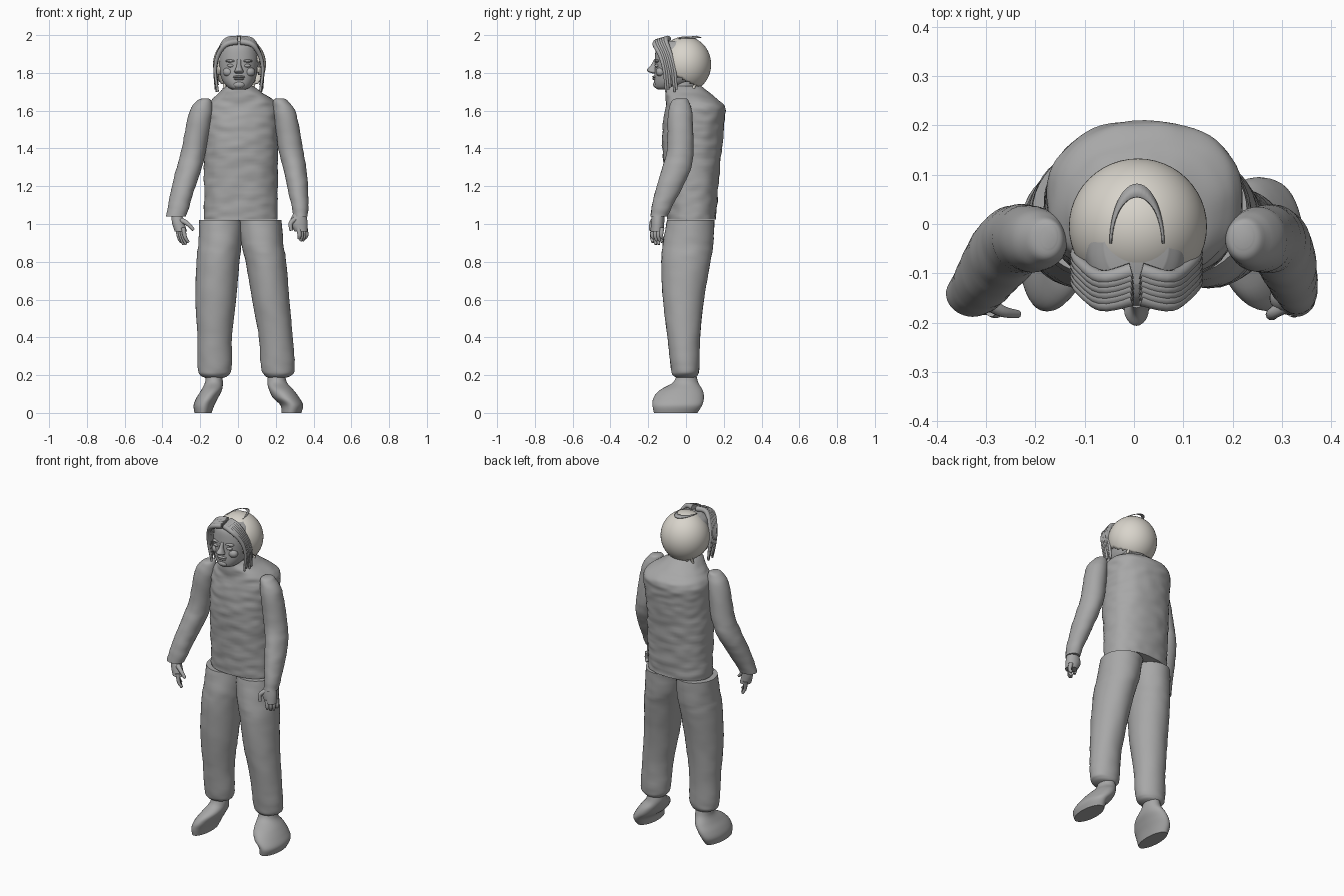
import bpy, bmesh, math
from mathutils import Vector, noise

cube = bpy.data.objects.get("Cube")
if cube:
    bpy.data.objects.remove(cube, do_unlink=True)


def material(name, rgb):
    mat = bpy.data.materials.new(name)
    mat.use_nodes = True
    mat.diffuse_color = (*rgb, 1)
    mat.node_tree.nodes["Principled BSDF"].inputs["Base Color"].default_value = (*rgb, 1)
    return mat


GREY = material("plain grey", (.39, .39, .39))
CREAM = material("pale cream", (.69, .66, .6))


def finish(name, bm, mat, thickness=0):
    """Turn a bmesh into a smooth shaded object."""
    bmesh.ops.recalc_face_normals(bm, faces=bm.faces)
    mesh = bpy.data.meshes.new(name)
    bm.to_mesh(mesh)
    bm.free()
    mesh.materials.append(mat)
    obj = bpy.data.objects.new(name, mesh)
    bpy.context.collection.objects.link(obj)
    bpy.ops.object.select_all(action='DESELECT')
    obj.select_set(True)
    bpy.context.view_layer.objects.active = obj
    bpy.ops.object.shade_smooth_by_angle(angle=math.radians(50))
    if thickness:
        solid = obj.modifiers.new("thickness", 'SOLIDIFY')
        solid.thickness = thickness
    return obj


def spline(points, steps):
    """Smooth interpolation through rows of numbers."""
    rows = [Vector(p) for p in points]
    rows = [rows[0]] + rows + [rows[-1]]
    result = []
    for a, b, c, d in zip(rows, rows[1:], rows[2:], rows[3:]):
        for i in range(steps):
            t = i / steps
            result.append(b + (c - a) * (t / 2) + (a * 2 - b * 5 + c * 4 - d) * (t * t / 2)
                          + (b * 3 - a - c * 3 + d) * (t ** 3 / 2))
    return result + [rows[-1]]


def skin(name, rings, mat):
    """Bridge rings of points into a closed tube."""
    bm = bmesh.new()
    loops = [[bm.verts.new(p) for p in ring] for ring in rings]
    n = len(loops[0])
    for low, high in zip(loops, loops[1:]):
        for i in range(n):
            j = (i + 1) % n
            bm.faces.new((low[i], low[j], high[j], high[i]))
    bm.faces.new(loops[0])
    bm.faces.new(loops[-1])
    return finish(name, bm, mat)


def loft(name, sections, mat=GREY, n=40, steps=6, power=1, folds=0):
    """Level rings, each given as height, x range and y range."""
    rings = []
    for z, x0, x1, y0, y1 in spline(sections, steps):
        ring = []
        for i in range(n):
            a = math.tau * i / n
            c, s = math.cos(a), math.sin(a)
            p = Vector(((x0 + x1) / 2 + (x1 - x0) / 2 * math.copysign(abs(c) ** power, c),
                        (y0 + y1) / 2 + (y1 - y0) / 2 * math.copysign(abs(s) ** power, s), z))
            bump = folds * noise.noise(Vector((p.x * 14, p.y * 14, z * 30)))
            ring.append(p + Vector((c, s, 0)) * bump)
        rings.append(ring)
    return skin(name, rings, mat)


def strand(name, points, radius, tip, mat=GREY, n=10):
    """Round tapering tube along a smooth path."""
    path = spline(points, 5)
    rings = []
    for k, p in enumerate(path):
        along = (path[min(k + 1, len(path) - 1)] - path[max(k - 1, 0)]).normalized()
        side = along.cross(Vector((0, 1, .1))).normalized()
        up = along.cross(side)
        r = radius + (tip - radius) * k / (len(path) - 1)
        rings.append([p + (side * math.cos(math.tau * i / n) + up * math.sin(math.tau * i / n)) * r
                      for i in range(n)])
    return skin(name, rings, mat)


def blob(name, centre, size, mat=GREY):
    bm = bmesh.new()
    bmesh.ops.create_uvsphere(bm, u_segments=20, v_segments=12, radius=1)
    for v in bm.verts:
        v.co = Vector(c + s * k for c, s, k in zip(centre, size, v.co))
    return finish(name, bm, mat)


# Torso with soft folds
loft("torso", [(1.025, -.178, .21, -.1, .158), (1.2, -.18, .21, -.11, .172),
               (1.4, -.18, .212, -.125, .19), (1.55, -.178, .218, -.12, .205),
               (1.62, -.17, .215, -.11, .207), (1.66, -.135, .185, -.108, .165),
               (1.7, -.095, .12, -.11, .12), (1.73, -.06, .08, -.105, .08)],
     n=64, steps=12, power=.88, folds=.006)

# Trouser legs
loft("right_leg", [(1.02, -.205, .025, -.1, .15), (.9, -.21, .02, -.122, .145),
                   (.8, -.22, .008, -.13, .13), (.6, -.225, -.01, -.122, .095),
                   (.4, -.215, -.032, -.098, .075), (.24, -.213, -.034, -.08, .07),
                   (.2, -.2, -.05, -.07, .062), (.185, -.17, -.08, -.045, .045)], folds=.003)
loft("left_leg", [(1.02, -.002, .23, -.1, .15), (.9, .015, .24, -.122, .145),
                  (.8, .04, .255, -.13, .13), (.6, .075, .272, -.122, .095),
                  (.4, .11, .29, -.098, .075), (.24, .122, .3, -.08, .07),
                  (.2, .14, .285, -.07, .062), (.185, .16, .25, -.045, .045)], folds=.003)

# Shoes: shared depth outline, separate widths
FOOT = [(0, -.17, .06), (.04, -.177, .085), (.08, -.172, .095),
        (.12, -.14, .088), (.16, -.07, .065), (.2, -.05, .055)]
RIGHT = [(-.23, -.14), (-.235, -.125), (-.22, -.105), (-.195, -.085), (-.175, -.08), (-.17, -.085)]
LEFT = [(.23, .335), (.225, .345), (.185, .325), (.165, .295), (.155, .26), (.16, .25)]
for side, widths in (("right", RIGHT), ("left", LEFT)):
    loft(side + "_shoe", [(z, *w, y0, y1) for (z, y0, y1), w in zip(FOOT, widths)])

# Sleeves: shared depth outline, separate widths
ARM = [(1.665, -.05, .0), (1.65, -.075, .015), (1.58, -.096, .033), (1.4, -.1, .04),
       (1.3, -.125, .028), (1.2, -.155, -.015), (1.1, -.18, -.07), (1.04, -.187, -.098)]
RIGHT = [(-.19, -.155), (-.22, -.14), (-.262, -.135), (-.297, -.168),
         (-.325, -.19), (-.35, -.225), (-.37, -.255), (-.382, -.275)]
LEFT = [(.2, .24), (.185, .265), (.19, .31), (.213, .342),
        (.238, .36), (.26, .37), (.283, .372), (.293, .37)]
for side, widths in (("right", RIGHT), ("left", LEFT)):
    loft(side + "_sleeve", [(z, *w, y0, y1) for (z, y0, y1), w in zip(ARM, widths)], folds=.003)

# Hands with four fingers and a thumb
loft("right_palm", [(1.06, -.35, -.3, -.165, -.115), (1.01, -.35, -.285, -.178, -.118),
                    (.96, -.335, -.27, -.185, -.12)])
loft("left_palm", [(1.06, .295, .36, -.178, -.115), (1.01, .275, .368, -.185, -.115),
                   (.96, .3, .368, -.185, -.12)])
for i in range(4):
    y = -.175 + .016 * i
    bend = abs(i - 1.5) * .012
    strand("right_finger", [(-.29 - .01 * i, y, .98), (-.28 - .011 * i, y - .006, .93),
                            (-.262 - .013 * i, y, .885 + bend)], .013, .007)
    strand("left_finger", [(.32 + .012 * i, y, .98), (.326 + .012 * i, y - .004, .94),
                           (.322 + .01 * i, y + .005, .905 + bend)], .013, .008)
strand("right_thumb", [(-.3, -.16, 1.02), (-.265, -.178, 1), (-.235, -.183, .968)], .015, .008)
strand("left_thumb", [(.31, -.165, 1.03), (.28, -.182, 1.005), (.282, -.186, .965)], .015, .009)

# Head and face
loft("neck", [(1.66, -.07, .08, -.1, .06), (1.8, -.055, .065, -.1, .04)])
loft("head", [(1.712, -.03, .04, -.15, -.06), (1.725, -.055, .065, -.164, -.02),
              (1.76, -.083, .09, -.169, .03), (1.82, -.1, .105, -.166, .06),
              (1.88, -.103, .11, -.165, .07), (1.94, -.092, .1, -.155, .07),
              (1.97, -.06, .07, -.12, .05)], power=.92)
loft("nose", [(1.797, -.012, .022, -.178, -.15), (1.806, -.02, .03, -.2, -.15),
              (1.818, -.015, .025, -.206, -.15), (1.84, -.007, .017, -.186, -.15),
              (1.87, -.006, .016, -.17, -.15)], n=20)
blob("upper_lip", (.005, -.166, 1.779), (.033, .013, .007))
blob("lower_lip", (.005, -.165, 1.768), (.027, .013, .007))
blob("chin", (.005, -.158, 1.738), (.03, .016, .018))
for s, side in ((-1, "right"), (1, "left")):
    x = .005 + s * .043
    blob(side + "_eye", (x, -.154, 1.838), (.02, .012, .009))
    blob(side + "_brow", (x, -.152, 1.863), (.03, .016, .008))
    blob(side + "_cheek", (x + s * .012, -.135, 1.805), (.03, .025, .025))
    blob(side + "_ear", (.005 + s * .108, -.05, 1.825), (.015, .025, .035))

# Hair cap with an open front
bm = bmesh.new()
bmesh.ops.create_uvsphere(bm, u_segments=48, v_segments=32, radius=1)
for v in bm.verts:
    x, y, z = v.co
    v.co = (.008 + x * .14, -.005 + y * .138, 1.845 + z * .148)
cut = []
for f in bm.faces:
    c = f.calc_center_median()
    if (c.z < 1.95 and c.y < -.095) or c.z < 1.775 - .5 * c.y - .02:
        cut.append(f)
bmesh.ops.delete(bm, geom=cut, context='FACES')
finish("hair_cap", bm, CREAM, .008)

# Parted fringe and side locks
for s, side in ((-1, "right"), (1, "left")):
    for i in range(6):
        b = .011 * i
        end = 1.7 + .012 * ((i * 5) % 4)
        strand(side + "_lock", [(.005 + s * .01, -.15 + b, 1.965 + .003 * i),
                                (.005 + s * .07, -.163 + b, 1.95 + .004 * i),
                                (.005 + s * .112, -.135 + b, 1.89),
                                (.005 + s * .126, -.115 + b, 1.81),
                                (.005 + s * (.112 + .005 * (i % 3)), -.105 + b, end)], .017, .006)

# Loose wisps at the nape
for i in range(7):
    x = -.07 + .025 * i
    y = .075 - 5 * (x - .005) ** 2
    strand("nape_wisp", [(x, y + .015, 1.77), (x, y, 1.74), (x * 1.1, y - .01, 1.705 + .01 * (i % 2))],
           .014, .005, CREAM)

# Raised crescent flap on the crown
bm = bmesh.new()
pairs = []
for i in range(25):
    a = math.pi * i / 24
    c, s = math.cos(a), math.sin(a)
    pairs.append((bm.verts.new((.006 + .056 * c, -.04 + .122 * s, 1.982 + .006 * s)),
                  bm.verts.new((.006 + .053 * c, -.04 + .095 * s, 1.984 + .013 * s))))
for (a, b), (c, d) in zip(pairs, pairs[1:]):
    bm.faces.new((a, c, d, b))
finish("crown_flap", bm, GREY, .004)
